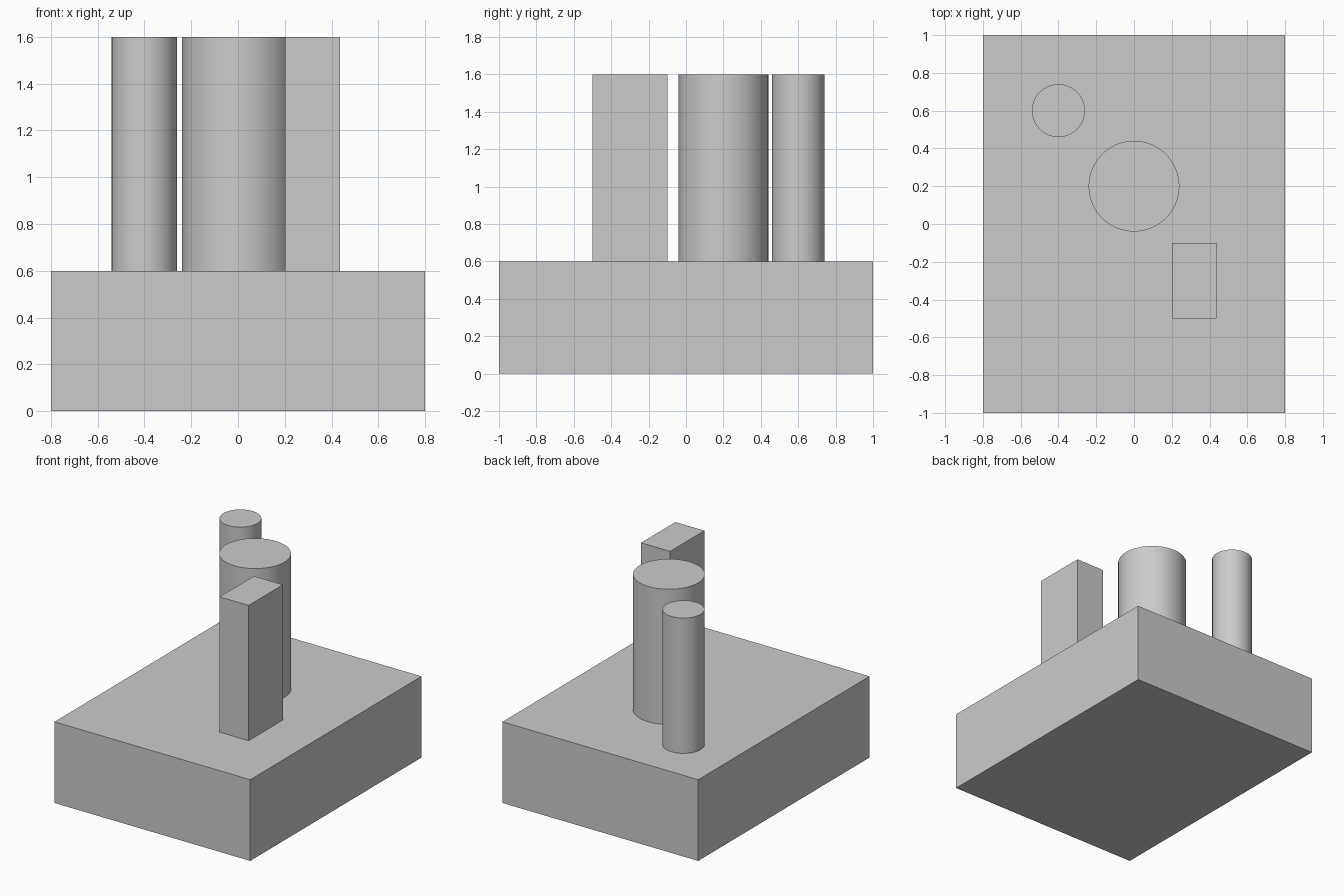
import bpy
import math

default = bpy.data.objects.get("Cube")
if default:
    bpy.data.objects.remove(default, do_unlink=True)

# One plain grey for everything
grey = bpy.data.materials.new("light_grey")
grey.use_nodes = True
colour = (0.6, 0.6, 0.6, 1)
grey.diffuse_color = colour
grey.node_tree.nodes["Principled BSDF"].inputs["Base Color"].default_value = colour

BASE_TOP = 0.6
TOP = 1.6


def finish(name):
    obj = bpy.context.object
    obj.name = name
    obj.data.materials.append(grey)
    return obj


def block(name, x, y, z):
    """Box filling the given (low, high) ranges."""
    centre = [(a + b) / 2 for a, b in (x, y, z)]
    bpy.ops.mesh.primitive_cube_add(size=1, location=centre)
    obj = finish(name)
    obj.scale = [b - a for a, b in (x, y, z)]
    bpy.ops.object.transform_apply(location=False, rotation=False, scale=True)


def column(name, x, y, radius):
    """Smooth round column standing on the base."""
    bpy.ops.mesh.primitive_cylinder_add(
        vertices=96, radius=radius, depth=TOP - BASE_TOP,
        location=(x, y, (TOP + BASE_TOP) / 2))
    finish(name)
    bpy.ops.object.shade_smooth_by_angle(angle=math.radians(30))


# Base slab and the three uprights
block("base", (-0.8, 0.8), (-1, 1), (0, BASE_TOP))
block("square_post", (0.2, 0.437), (-0.5, -0.1), (BASE_TOP, TOP))
column("large_column", 0, 0.2, 0.24)
column("small_column", -0.4, 0.6, 0.14)
